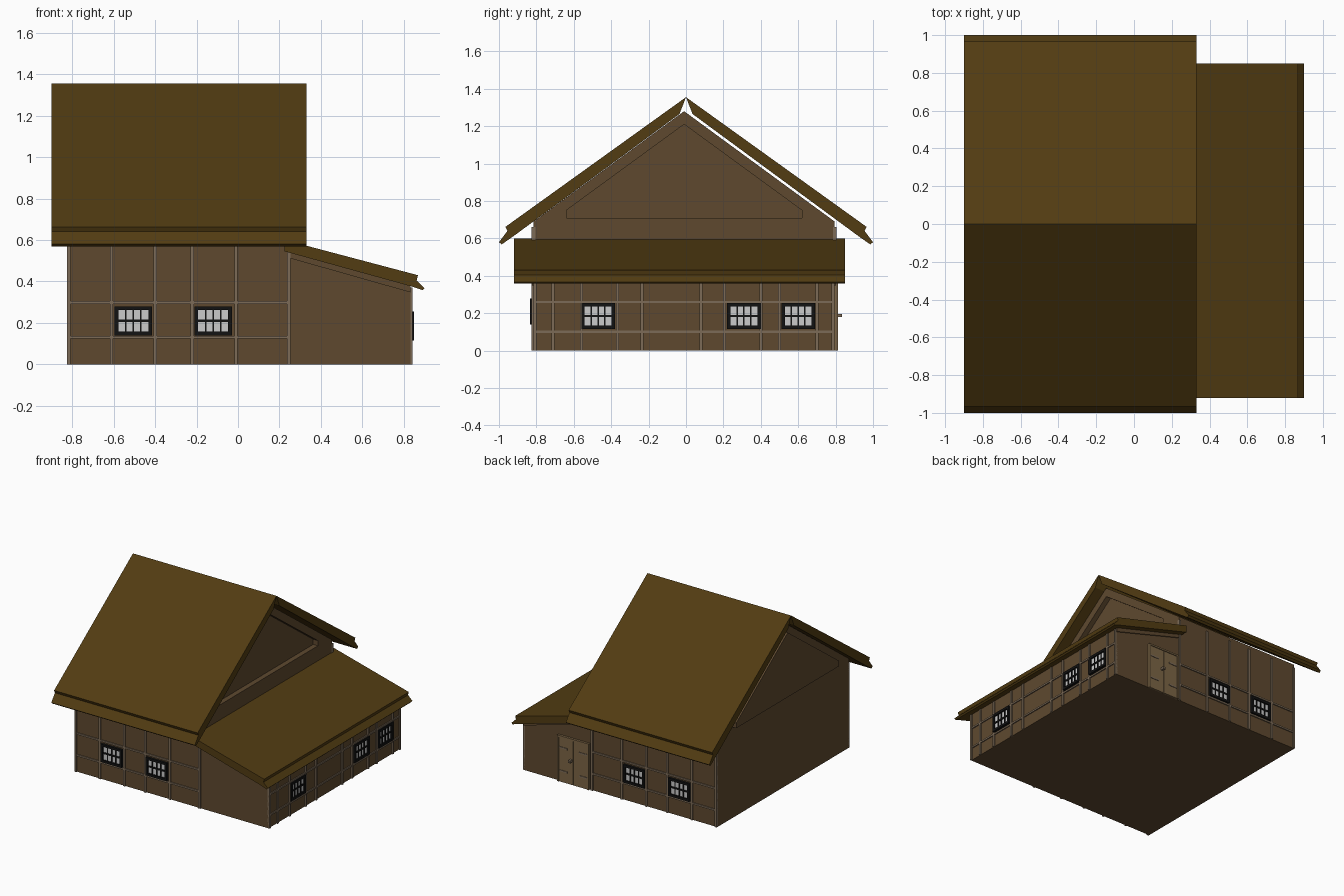
import bpy, bmesh
from mathutils import Vector

if "Cube" in bpy.data.objects:
    bpy.data.objects.remove(bpy.data.objects["Cube"])


def material(name, r, g, b):
    m = bpy.data.materials.new(name)
    m.diffuse_color = (r, g, b, 1)
    m.use_nodes = True
    m.node_tree.nodes["Principled BSDF"].inputs["Base Color"].default_value = m.diffuse_color
    return m


WALL = material("wall_plaster", .112, .066, .028)
ROOF = material("thatch", .084, .045, .006)
TIMBER = material("timber", .20, .145, .095)
DOOR = material("door_wood", .20, .13, .06)
BLACK = material("window_frame", .006, .006, .006)
GLASS = material("glass", .55, .55, .55)

X0, X1, X2 = -.825, .25, .832      # left wall, step to lean-to, right wall
Y0, Y1 = -.815, .795               # front and back walls


def finish(name, bm, mat):
    bmesh.ops.recalc_face_normals(bm, faces=bm.faces)
    me = bpy.data.meshes.new(name)
    bm.to_mesh(me)
    bm.free()
    me.materials.append(mat)
    ob = bpy.data.objects.new(name, me)
    bpy.context.collection.objects.link(ob)
    return ob


def prism(name, pts, axis, a, b, mat):
    """Extrude a profile; axis 'x' takes (y, z) points, axis 'y' takes (x, z)."""
    bm = bmesh.new()
    put = (lambda p, t: (t, p[0], p[1])) if axis == 'x' else (lambda p, t: (p[0], t, p[1]))
    face = bm.faces.new([bm.verts.new(put(p, a)) for p in pts])
    ext = bmesh.ops.extrude_face_region(bm, geom=[face])
    move = Vector((b - a, 0, 0) if axis == 'x' else (0, b - a, 0))
    bmesh.ops.translate(bm, vec=move, verts=[v for v in ext["geom"] if isinstance(v, bmesh.types.BMVert)])
    return finish(name, bm, mat)


SIDES = {
    "front": lambda u, z, d: (u, Y0 - d, z),
    "back": lambda u, z, d: (u, Y1 + d, z),
    "right": lambda u, z, d: (X2 + d, u, z),
}


def boxes(name, side, items, mat):
    """Boxes on a wall: (u0, u1, z0, z1, depth), measured out from the wall."""
    bm = bmesh.new()
    for u0, u1, z0, z1, d in items:
        a, b = Vector(SIDES[side](u0, z0, -.01)), Vector(SIDES[side](u1, z1, d))
        vs = bmesh.ops.create_cube(bm, size=1)["verts"]
        for v in vs:
            v.co = Vector([(a[i] + b[i]) / 2 + v.co[i] * abs(b[i] - a[i]) for i in range(3)])
    return finish(name, bm, mat)


def window(name, side, u, z):
    w, h, t = .09, .07, .018
    boxes(name + "_glass", side, [(u - w + .005, u + w - .005, z - h + .005, z + h - .005, .006)], GLASS)
    bars = [(u - w, u - w + t, z - h, z + h, .018), (u + w - t, u + w, z - h, z + h, .018),
            (u - w, u + w, z - h, z - h + t, .018), (u - w, u + w, z + h - t, z + h, .018),
            (u - w, u + w, z - .006, z + .006, .012)]
    bars += [(u + k * .036 - .004, u + k * .036 + .004, z - h, z + h, .012) for k in (-1, 0, 1)]
    boxes(name + "_frame", side, bars, BLACK)


# Main house with gables
house = prism("house_walls", [(Y0, 0), (Y1, 0), (Y1, .69), (-.01, 1.28), (Y0, .69)], 'x', X0, X1, WALL)

# Gable panel: recessed on the right gable, raised on the left one
panel = [(-.64, .71), (.62, .71), (.62, .75), (-.01, 1.21), (-.64, .75)]
cutter = prism("gable_cutter", panel, 'x', X1 - .04, X1 + .1, WALL)
mod = house.modifiers.new("recess", 'BOOLEAN')
mod.object = cutter
mod.solver = 'EXACT'
bpy.context.view_layer.objects.active = house
bpy.ops.object.modifier_apply(modifier=mod.name)
bpy.data.objects.remove(cutter)
prism("left_gable_panel", panel, 'x', X0 - .04, X0 + .01, WALL)

# Lean-to and its sloping trim boards
prism("lean_to_walls", [(X1, 0), (X2, 0), (X2, .375), (X1, .54)], 'y', Y0, Y1, WALL)
board = [(X1, .512), (X2, .347), (X2, .378), (X1, .543)]
prism("lean_to_front_board", board, 'y', Y0 - .008, Y0 + .005, WALL)
prism("lean_to_back_board", board, 'y', Y1 - .005, Y1 + .008, WALL)

# Main roof: two mirrored slabs with a folded eave
eave = [(0, 1.355), (.965, .662), (.955, .64), (1.0, .58), (.985, .568), (.925, .61), (.035, 1.265)]
for name, s in (("back_roof", 1), ("front_roof", -1)):
    prism(name, [(s * y, z) for y, z in eave], 'x', -.90, .33, ROOF)

# Lean-to roof
prism("lean_to_roof", [(.225, .60), (.868, .43), (.862, .405), (.90, .368), (.89, .358), (.84, .375), (.225, .545)],
      'y', -.92, .85, ROOF)

# Timber framing
T = .008


def framing(side, posts, rails, u0, u1, top):
    items = [(u - T, u + T, 0, top, .01) for u in posts]
    items += [(u0, u1, z - T * .8, z + T * .8, .008) for z in rails]
    boxes(side + "_timbers", side, items, TIMBER)


for side in ("front", "back"):
    framing(side, (-.817, -.61, -.40, -.22, -.01, .245), (.13, .298), X0, X1, .66)
    for i, u in enumerate((-.505, -.12)):
        window(f"{side}_window_{i + 1}", side, u, .21)
framing("right", (-.807, -.71, -.56, -.365, -.235, .08, .205, .40, .50, .70, .787), (.10, .26), Y0, Y1, .37)
for i, u in enumerate((-.47, .31, .60)):
    window(f"right_window_{i + 1}", "right", u, .185)

# Back door: two leaves, frame, hinges and handle
boxes("door_leaves", "back", [(.275, .398, 0, .345, .012), (.402, .525, 0, .345, .012)], DOOR)
boxes("door_frame", "back", [(.265, .278, 0, .358, .018), (.522, .535, 0, .358, .018),
                             (.265, .535, .345, .358, .018)], DOOR)
boxes("door_hinges", "back", [(u, u + .07, z, z + .012, .016) for u in (.28, .45) for z in (.08, .26)], TIMBER)
boxes("door_handle", "back", [(.412, .422, .183, .193, .035), (.408, .426, .179, .197, .04)], TIMBER)
